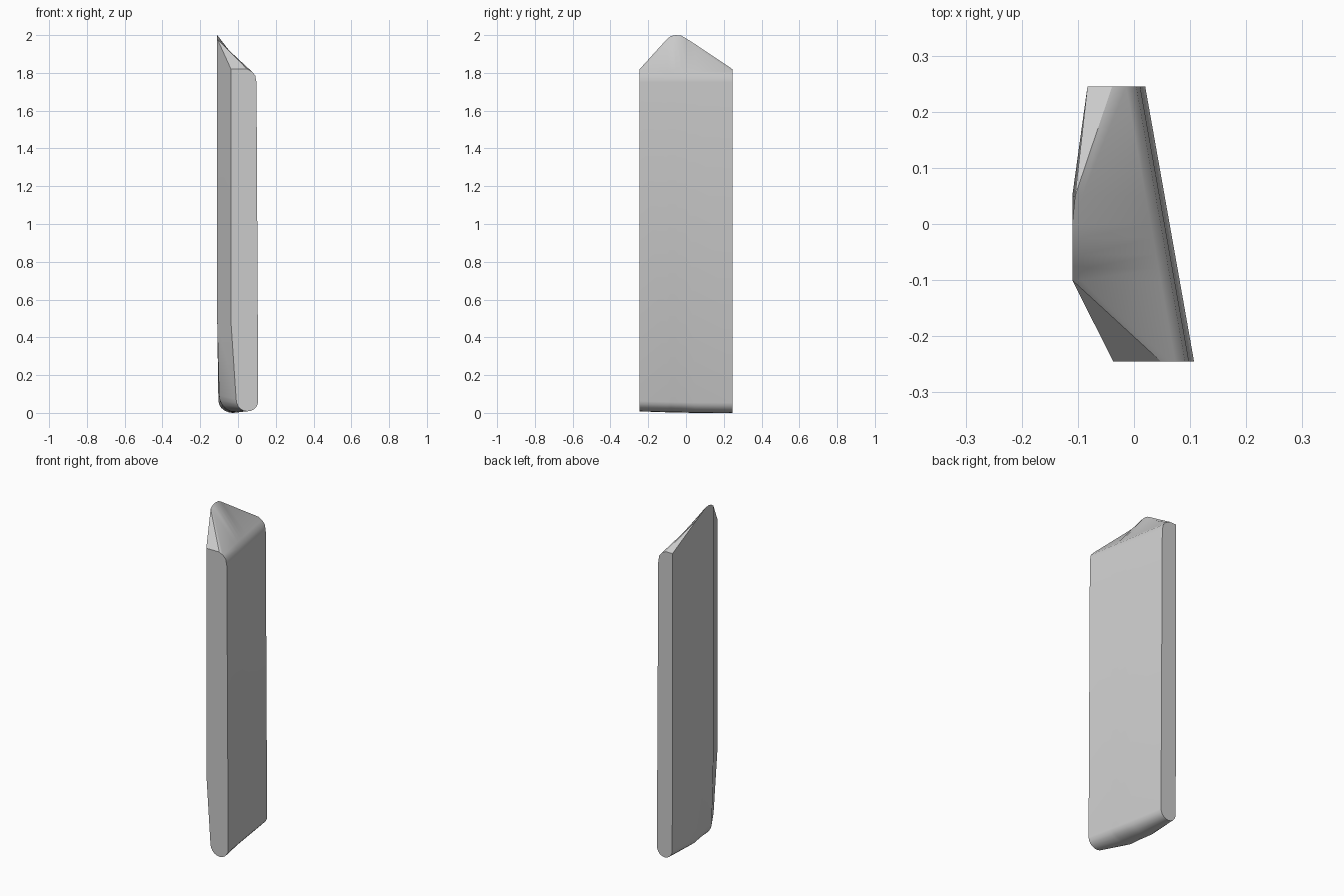
import bpy
import bmesh
import math

cube = bpy.data.objects.get("Cube")
if cube:
    bpy.data.objects.remove(cube, do_unlink=True)

# Single plain material
grey = bpy.data.materials.new("light_grey")
grey.use_nodes = True
colour = (0.6, 0.6, 0.6, 1)
grey.diffuse_color = colour
grey.node_tree.nodes["Principled BSDF"].inputs["Base Color"].default_value = colour

HALF = 0.245
KINK = 0.48      # height where the lower taper starts
STEPS = 5        # segments per rounded bottom corner

# Stations front to back: y, left x at top, left x, left x at foot,
# height of the left top edge, left corner radius, foot height
STATIONS = [
    (-HALF, -0.037, -0.037, -0.010, 1.82, 0.065, 0.008),
    (-0.10, -0.110, -0.110, -0.100, 1.98, 0.09, 0.003),
    (-0.08, -0.110, -0.110, -0.100, 1.995, 0.09, 0.003),
    (-0.055, -0.110, -0.110, -0.100, 2.0, 0.085, 0.002),
    (-0.025, -0.110, -0.110, -0.100, 1.997, 0.08, 0.002),
    (0.0, -0.110, -0.110, -0.101, 1.983, 0.075, 0.001),
    (0.05, -0.105, -0.110, -0.104, 1.951, 0.065, 0.0),
    (HALF, -0.083, -0.083, -0.080, 1.82, 0.05, 0.0),
]


def section(y, top_x, left_x, foot_x, top_z, radius, foot_z):
    """Closed cross-section in x and z, starting on the left side."""
    right_low = 0.107 - 0.087 * (y + HALF) / (2 * HALF)
    right = right_low - 0.009
    end = abs(y) == HALF
    q2 = (right - 0.025, 1.807)
    # The ridge blend is narrow at the peak and wide at both ends
    if end:
        q1 = (right - 0.05, 1.82)
    else:
        q1 = tuple(a + (b - a) * 0.1 for a, b in zip((top_x, top_z), q2))
    pts = [(foot_x, foot_z + radius), (left_x, KINK), (top_x, top_z), q1, q2,
           (right - 0.007, 1.787), (right, 1.75), (right_low, foot_z + 0.055)]
    # Rounded underside, right to left
    mid = (right_low + foot_x) / 2
    half = (right_low - foot_x) / 2
    for i in range(1, 2 * STEPS):
        a = math.pi * i / (2 * STEPS)
        r = 0.055 if i < STEPS else radius
        pts.append((mid + half * math.cos(a), foot_z + r * (1 - math.sin(a))))
    return [(x, y, z) for x, z in pts]


# Loft the sections into a closed slab
bm = bmesh.new()
rings = [[bm.verts.new(p) for p in section(*s)] for s in STATIONS]
count = len(rings[0])
for n, (a, b) in enumerate(zip(rings, rings[1:])):
    for i in range(count):
        j = (i + 1) % count
        if n == 0 and i in (2, 3):
            # Front hip of the sloped top
            bm.faces.new((b[i], a[i], a[j]))
            bm.faces.new((b[i], a[j], b[j]))
        elif i in (2, 3):
            # Back hip of the sloped top
            bm.faces.new((a[i], a[j], b[j]))
            bm.faces.new((a[i], b[j], b[i]))
        else:
            bm.faces.new((a[i], a[j], b[j], b[i]))
bm.faces.new(rings[0])
bm.faces.new(rings[-1])
bmesh.ops.recalc_face_normals(bm, faces=bm.faces)

mesh = bpy.data.meshes.new("slab")
bm.to_mesh(mesh)
bm.free()
mesh.materials.append(grey)
slab = bpy.data.objects.new("slab", mesh)
bpy.context.collection.objects.link(slab)

# Smooth the rounded areas, keep the rims and the left front corner crisp
bpy.ops.object.select_all(action="DESELECT")
slab.select_set(True)
bpy.context.view_layer.objects.active = slab
bpy.ops.object.shade_smooth_by_angle(angle=math.radians(40))
for edge in mesh.edges:
    v, w = (mesh.vertices[k].co for k in edge.vertices)
    on_corner = all(abs(p.y + 0.1) < 0.001 and p.x < -0.099 for p in (v, w))
    if on_corner and abs(v.z - w.z) > 0.2:
        edge.use_edge_sharp = True
